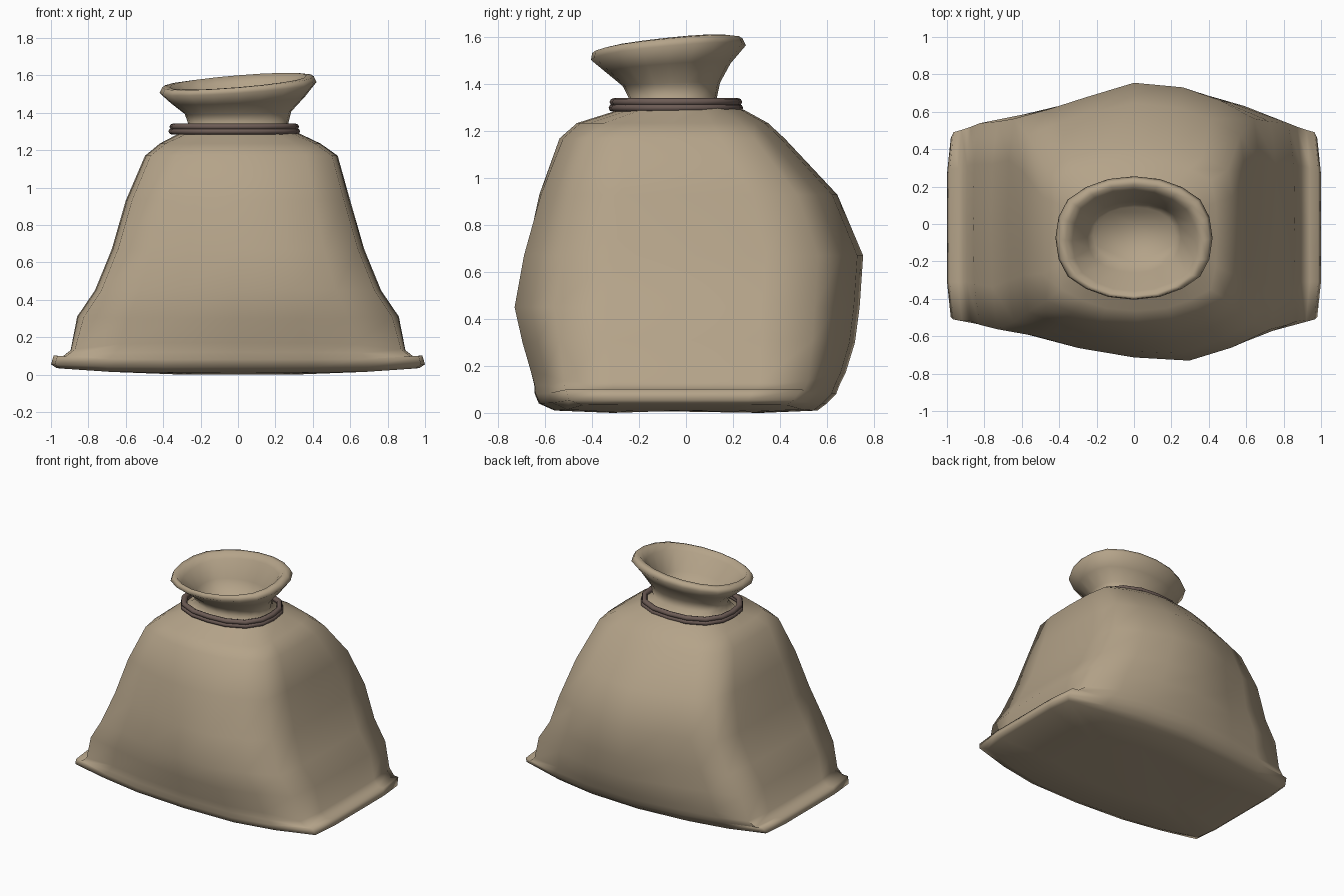
import bpy, bmesh, math

if "Cube" in bpy.data.objects:
    bpy.data.objects.remove(bpy.data.objects["Cube"])


def material(name, rgb):
    m = bpy.data.materials.new(name)
    m.diffuse_color = (*rgb, 1)
    m.use_nodes = True
    m.node_tree.nodes["Principled BSDF"].inputs["Base Color"].default_value = m.diffuse_color
    return m


def ring_points(zm, ze, hx, yf, yb, rnd):
    """Cross-section blending a flat-ended cushion (rnd=0) into an ellipse (rnd=1)."""
    f = 0.77
    quarter = [(1, 0), (1, .6 * f), (.98, f), (.7, f + (1 - f) * .5), (.4, .97), (0, 1)]
    box = quarter + [(-x, y) for x, y in quarter[-2::-1]]
    box += [(x, -y) for x, y in box[-2:0:-1]]
    cy, hy = (yf + yb) / 2, (yb - yf) / 2
    belly = max(0, 1 - abs(zm - .5) / .7)             # lopsided bulge of the filling
    shift = .02 * max(0, 1 - abs(zm - 1.15) / .2)
    pts = []
    for i, (bx, by) in enumerate(box):
        a = 2 * math.pi * i / len(box)
        u = bx + (math.cos(a) - bx) * rnd
        v = by + (math.sin(a) - by) * rnd
        z = zm + (ze - zm) * abs(u) ** 5
        tilt = min(max((zm - 1.36) / .18, 0), 1)      # mouth leans to the left
        dent = 0
        if abs(bx) < .9:
            dent = .10 if bx < -.1 else (.06 if bx < .1 and by < 0 else 0)
        pts.append((u * hx + shift, cy + v * hy * (1 - dent * belly),
                    z + tilt * (.03 * u + .032 * v)))
    return pts


# Rings: z at middle, z at ends, half width, front y, back y, roundness
rings = [
    (0.000, 0.010, .50, -.32, .32, 0),
    (0.010, 0.035, .97, -.57, .56, 0),
    (0.040, 0.055, 1.0, -.64, .60, 0),
    (0.080, 0.102, .985, -.66, .64, 0),     # upturned seam at both ends
    (0.120, 0.095, .94, -.665, .655, 0),
    (0.170, 0.130, .895, -.68, .68, .03),
    (0.300, 0.310, .86, -.72, .72, .12),
    (0.450, 0.450, .765, -.755, .74, .15),
    (0.670, 0.670, .675, -.715, .755, .17),
    (0.930, 0.930, .60, -.64, .645, .2),
    (1.170, 1.170, .515, -.54, .42, .22),
    (1.235, 1.235, .43, -.465, .35, .3),
    (1.290, 1.290, .32, -.29, .25, .7),
    (1.335, 1.335, .265, -.24, .13, .8),
    (1.400, 1.400, .285, -.27, .145, .8),   # neck and flared mouth
    (1.470, 1.470, .36, -.34, .19, .8),
    (1.535, 1.535, .42, -.405, .255, .8),
    (1.565, 1.565, .405, -.40, .24, .8),
    (1.568, 1.568, .365, -.385, .21, .8),
    (1.530, 1.530, .33, -.36, .18, .8),
    (1.420, 1.420, .25, -.26, .12, .8),
    (1.330, 1.330, .22, -.21, .09, .8),
]

# Sack
bm = bmesh.new()
loops = [[bm.verts.new(p) for p in ring_points(*r)] for r in rings]
for a, b in zip(loops, loops[1:]):
    for i in range(len(a)):
        j = (i + 1) % len(a)
        bm.faces.new((a[i], a[j], b[j], b[i]))
bm.faces.new(loops[0][::-1])
bm.faces.new(loops[-1])
bmesh.ops.recalc_face_normals(bm, faces=bm.faces)
mesh = bpy.data.meshes.new("sack")
bm.to_mesh(mesh)
bm.free()
sack = bpy.data.objects.new("sack", mesh)
bpy.context.collection.objects.link(sack)
mesh.materials.append(material("burlap tan", (.456, .366, .25)))

# Neck cord, two turns pressed together
cord_mat = material("cord brown", (.15, .105, .09))
cords = []
for name, z, grow in (("lower_cord", 1.3, 1.0), ("upper_cord", 1.325, .985)):
    bpy.ops.mesh.primitive_torus_add(major_segments=16, minor_segments=8,
                                     major_radius=1, minor_radius=.06)
    cord = bpy.context.object
    cord.name = name
    for v in cord.data.vertices:
        x, y, h = v.co
        r = math.hypot(x, y)
        x, y = x / r, y / r
        t = (r - 1) / .06 * .02
        k = (abs(x) ** 2.5 + abs(y) ** 2.5) ** -.4    # slightly squared loop
        v.co = (-.02 + x * (.332 * grow * k + t),
                -.043 + y * (.267 * grow * k + t), z + h / .06 * .017)
    cord.data.materials.append(cord_mat)
    cords.append(cord)

# Smooth shading
for ob in [sack] + cords:
    bpy.ops.object.select_all(action='DESELECT')
    ob.select_set(True)
    bpy.context.view_layer.objects.active = ob
    bpy.ops.object.shade_smooth_by_angle(angle=math.radians(85))
